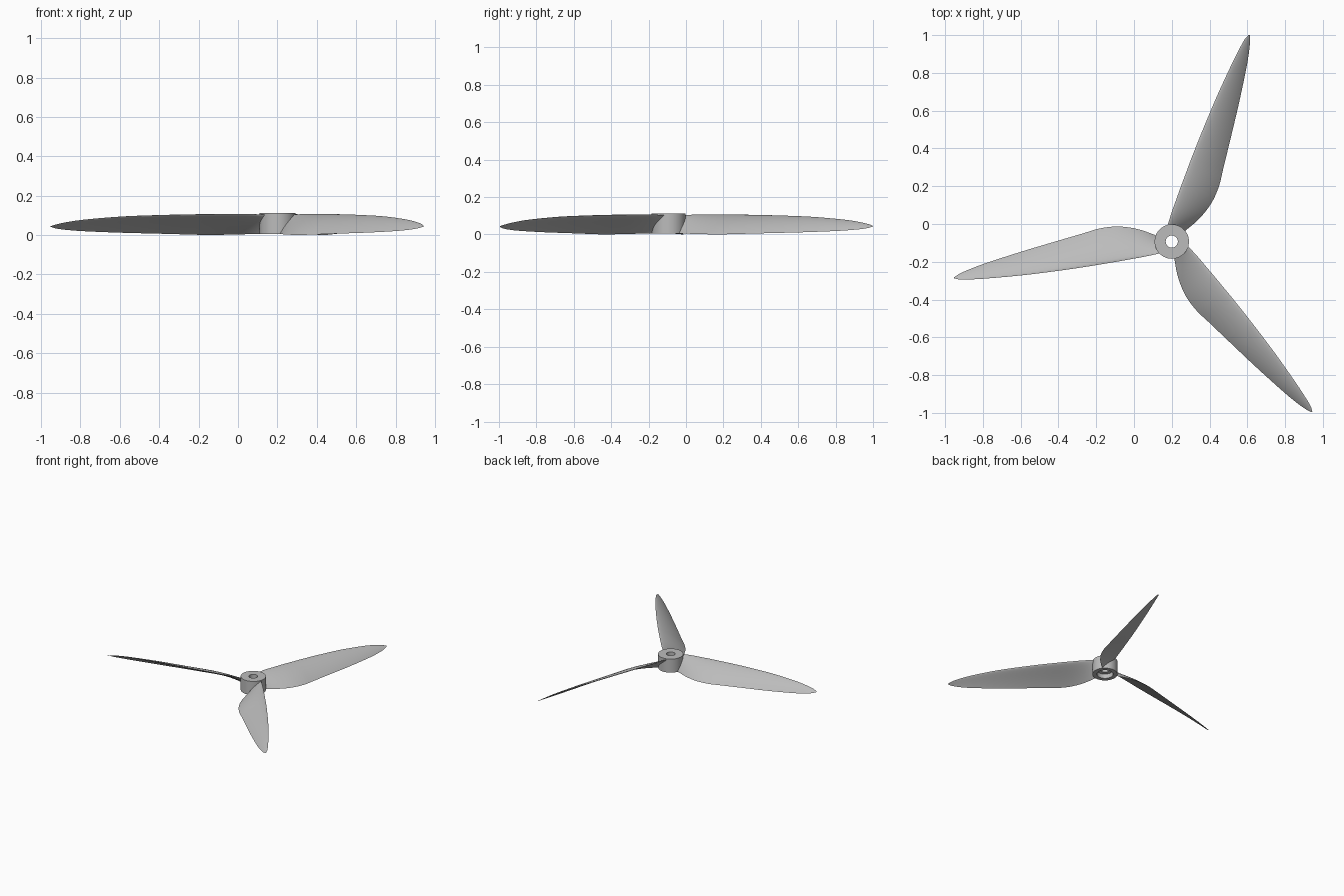
import bpy, bmesh, math
from mathutils import Vector, Matrix

cube = bpy.data.objects.get("Cube")
if cube:
    bpy.data.objects.remove(cube)

CENTER = Vector((0.2, -0.093, 0))

grey = bpy.data.materials.new("light grey")
grey.use_nodes = True
colour = (0.5, 0.5, 0.5, 1)
grey.diffuse_color = colour
grey.node_tree.nodes["Principled BSDF"].inputs["Base Color"].default_value = colour


def finish(bm, name, angle):
    bmesh.ops.recalc_face_normals(bm, faces=bm.faces)
    mesh = bpy.data.meshes.new(name)
    bm.to_mesh(mesh)
    bm.free()
    mesh.materials.append(grey)
    obj = bpy.data.objects.new(name, mesh)
    bpy.context.collection.objects.link(obj)
    bpy.ops.object.select_all(action='DESELECT')
    obj.select_set(True)
    bpy.context.view_layer.objects.active = obj
    bpy.ops.object.shade_smooth_by_angle(angle=math.radians(angle))
    return obj


def bridge(bm, a, b):
    for i in range(len(a)):
        j = (i + 1) % len(a)
        bm.faces.new((a[i], a[j], b[j], b[i]))


def catmull(rows, steps):
    """Smooth the rows of station values along the blade."""
    rows = [Vector(r) for r in rows]
    out = []
    for i in range(len(rows) - 1):
        a, b = rows[i], rows[i + 1]
        p, n = rows[max(i - 1, 0)], rows[min(i + 2, len(rows) - 1)]
        # slopes by distance along the blade
        ma = (b - p) / (b[0] - p[0]) * (b[0] - a[0])
        mb = (n - a) / (n[0] - a[0]) * (b[0] - a[0])
        for k in range(steps):
            t = k / steps
            out.append(a * (2*t**3 - 3*t*t + 1) + ma * (t**3 - 2*t*t + t)
                       + b * (3*t*t - 2*t**3) + mb * (t**3 - t*t))
    return out + [rows[-1]]


# Hub: revolved ring with a through hole and a counterbore below
profile = [(0.032, 0.112), (0.091, 0.112), (0.091, 0.004),
           (0.06, 0.004), (0.06, 0.04), (0.032, 0.04)]
SIDES = 64
bm = bmesh.new()
rings = [[bm.verts.new((r * math.cos(math.tau * i / SIDES),
                        r * math.sin(math.tau * i / SIDES), z))
          for i in range(SIDES)] for r, z in profile]
for k, ring in enumerate(rings):
    bridge(bm, ring, rings[(k + 1) % len(rings)])
finish(bm, "hub", 30).location = CENTER

# Blade stations: distance, leading edge, trailing edge, top height, low height
stations = [
    (0.07, 0.051, -0.042, 0.104, 0.006),
    (0.15, 0.055, -0.087, 0.106, 0.004),
    (0.22, 0.056, -0.114, 0.106, 0.002),
    (0.29, 0.057, -0.129, 0.106, 0.001),
    (0.37, 0.057, -0.131, 0.105, 0.001),
    (0.45, 0.057, -0.121, 0.104, 0.003),
    (0.6, 0.054, -0.103, 0.101, 0.007),
    (0.8, 0.046, -0.078, 0.094, 0.012),
    (1.0, 0.031, -0.048, 0.078, 0.02),
    (1.09, 0.021, -0.03, 0.065, 0.027),
    (1.14, 0.013, -0.016, 0.054, 0.034),
    (1.168, 0.002, -0.004, 0.045, 0.042),
]
HALF = 12


def section(bm, u, lead, trail, high, low):
    """Cambered aerofoil loop between the two blade edges."""
    a, b = Vector((u, lead, high)), Vector((u, trail, low))
    chord = b - a
    up = Vector((0, chord.z, -chord.y)).normalized()
    length = chord.length
    loop = []
    for i in range(2 * HALF):
        ang = math.pi * i / HALF
        s = (1 - math.cos(ang)) / 2
        thick = 0.11 * length * math.sqrt(s) * (1 - s)
        side = 1 if i <= HALF else -1
        camber = 0.14 * length * s * (1 - s)
        loop.append(bm.verts.new(a + chord * s + up * (camber + side * thick)))
    return loop


# Three twisted blades spaced evenly about the hub
for n, name in enumerate(("back_blade", "right_blade", "front_blade")):
    bm = bmesh.new()
    loops = [section(bm, *row) for row in catmull(stations, 4)]
    for a, b in zip(loops, loops[1:]):
        bridge(bm, a, b)
    bm.faces.new(loops[0])
    bm.faces.new(loops[-1])
    blade = finish(bm, name, 50)
    blade.location = CENTER
    blade.rotation_euler.z = math.radians(69.5 + 120 * n)
